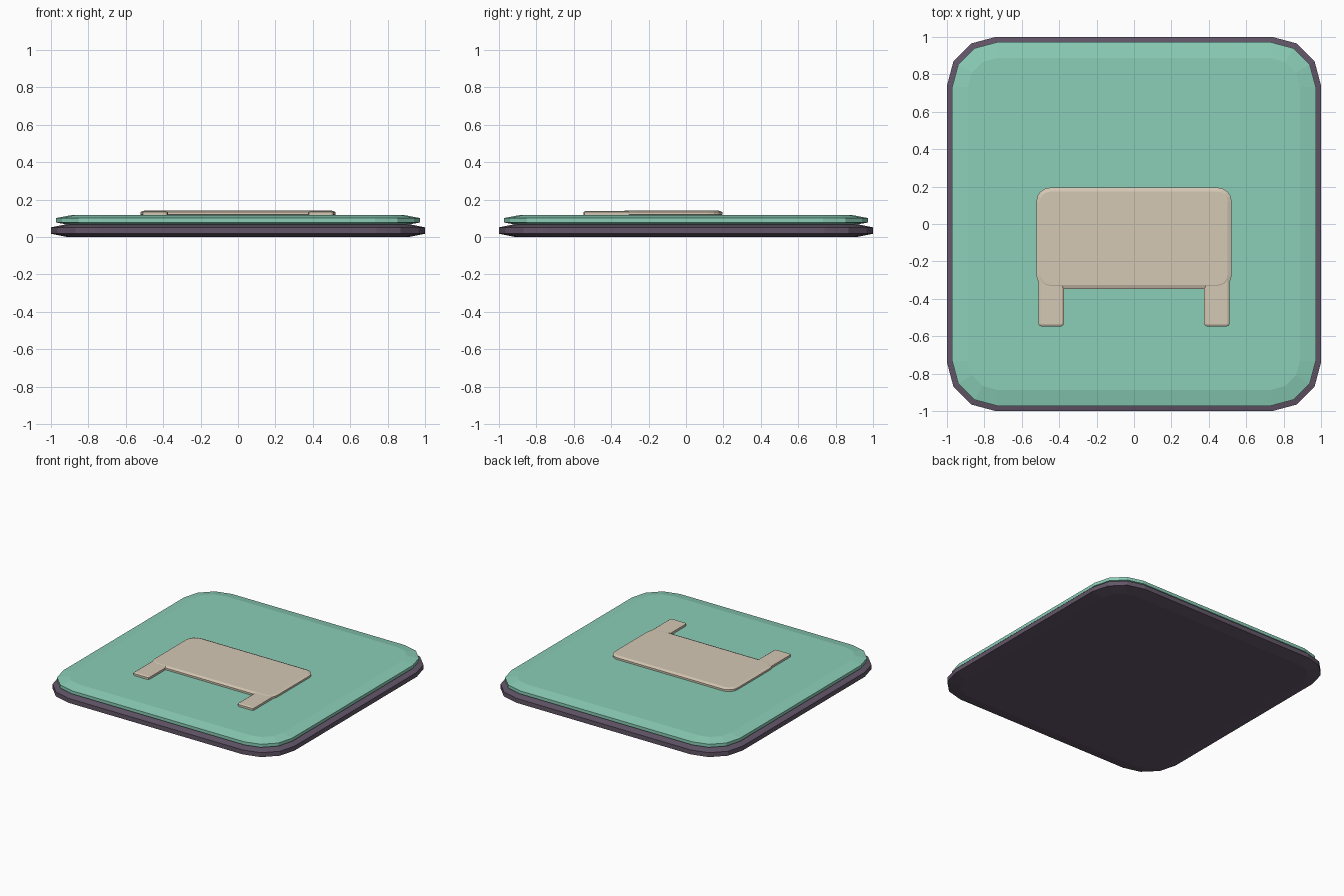
import bpy, bmesh, math

if "Cube" in bpy.data.objects:
    bpy.data.objects.remove(bpy.data.objects["Cube"])


def material(name, rgb):
    m = bpy.data.materials.new(name)
    lin = [(c / 255 / 12.92) if c < 11 else ((c / 255 + 0.055) / 1.055) ** 2.4 for c in rgb]
    m.diffuse_color = (*lin, 1)
    m.use_nodes = True
    m.node_tree.nodes["Principled BSDF"].inputs["Base Color"].default_value = m.diffuse_color
    return m


def outline(x0, x1, y0, y1, r, segs):
    """Rounded rectangle, counter-clockwise."""
    pts = []
    corners = [(x1 - r, y1 - r), (x0 + r, y1 - r), (x0 + r, y0 + r), (x1 - r, y0 + r)]
    for k, (cx, cy) in enumerate(corners):
        for i in range(segs + 1):
            a = math.radians(90 * (k + i / segs))
            pts.append((cx + r * math.cos(a), cy + r * math.sin(a)))
    return pts


def plate(name, mat, x0, x1, y0, y1, r, segs, levels):
    """Stack of inset rounded rectangles; levels are (z, inset) pairs."""
    bm = bmesh.new()
    rings = []
    for z, d in levels:
        pts = outline(x0 + d, x1 - d, y0 + d, y1 - d, max(r - d, 0.004), segs)
        rings.append([bm.verts.new((x, y, z)) for x, y in pts])
    n = len(rings[0])
    for lo, hi in zip(rings, rings[1:]):
        for i in range(n):
            j = (i + 1) % n
            bm.faces.new((lo[i], lo[j], hi[j], hi[i]))
    bm.faces.new(rings[0][::-1])
    bm.faces.new(rings[-1])
    me = bpy.data.meshes.new(name)
    bm.to_mesh(me)
    bm.free()
    me.materials.append(mat)
    ob = bpy.data.objects.new(name, me)
    bpy.context.collection.objects.link(ob)
    return ob


plum = material("dark plum", (99, 86, 104))
green = material("mint green", (139, 206, 183))
beige = material("warm beige", (213, 200, 180))

# Dark base tile and the green tile on top, both chamfered
plate("base_tile", plum, -1, 1, -1, 1, 0.26, 3,
      [(0, 0.09), (0.018, 0), (0.052, 0), (0.07, 0.09)])
plate("green_tile", green, -0.972, 0.972, -0.972, 0.972, 0.24, 3,
      [(0.062, 0.085), (0.078, 0), (0.102, 0), (0.118, 0.085)])

# Raised symbol: wide body with two legs
plate("symbol_body", beige, -0.522, 0.522, -0.347, 0.195, 0.075, 4,
      [(0.112, 0.022), (0.12, 0), (0.134, 0), (0.142, 0.022)])
for side, cx in (("left", -0.443), ("right", 0.443)):
    plate(side + "_leg", beige, cx - 0.068, cx + 0.068, -0.547, -0.28, 0.014, 2,
          [(0.112, 0.01), (0.118, 0), (0.134, 0), (0.14, 0.01)])
